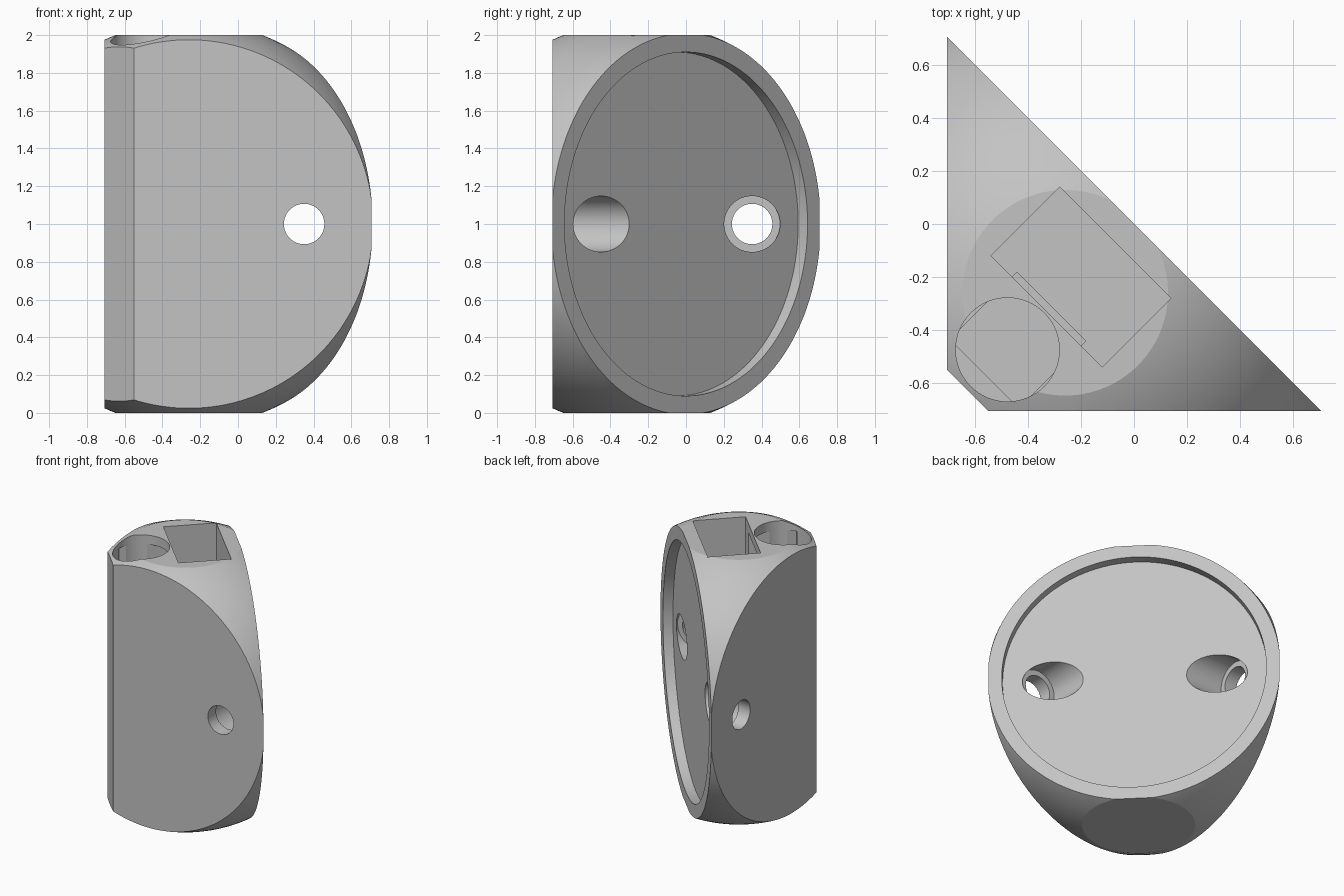
import bpy
import bmesh
from math import pi, radians, sqrt
from mathutils import Matrix

old = bpy.data.objects.get("Cube")
if old:
    bpy.data.objects.remove(old)

grey = bpy.data.materials.new("plain grey")
grey.use_nodes = True
colour = (0.55, 0.55, 0.55, 1)
grey.diffuse_color = colour
grey.node_tree.nodes["Principled BSDF"].inputs["Base Color"].default_value = colour

TURN = Matrix.Rotation(pi / 4, 4, "Z")  # local -x runs from slanted face to corner


def add(name, bm):
    bmesh.ops.recalc_face_normals(bm, faces=bm.faces)
    mesh = bpy.data.meshes.new(name)
    bm.to_mesh(mesh)
    bm.free()
    mesh.materials.append(grey)
    obj = bpy.data.objects.new(name, mesh)
    bpy.context.collection.objects.link(obj)
    return obj


def box(name, depth, width, height):
    """Box given by its ranges of depth behind the slanted face and height."""
    bm = bmesh.new()
    centre = Matrix.Translation((-sum(depth) / 2, 0, sum(height) / 2))
    size = Matrix.Diagonal((depth[1] - depth[0], width, height[1] - height[0], 1))
    bmesh.ops.create_cube(bm, size=1, matrix=TURN @ centre @ size)
    return add(name, bm)


def cylinder(name, radius, length, matrix, sides=64):
    bm = bmesh.new()
    bmesh.ops.create_cone(bm, cap_ends=True, segments=sides, radius1=radius,
                          radius2=radius, depth=length, matrix=matrix)
    return add(name, bm)


def wedge(name, outline, height):
    bm = bmesh.new()
    face = bm.faces.new([bm.verts.new((x, y, 0)) for x, y in outline])
    top = bmesh.ops.extrude_face_region(bm, geom=[face])["geom"]
    verts = [g for g in top if isinstance(g, bmesh.types.BMVert)]
    bmesh.ops.translate(bm, verts=verts, vec=(0, 0, height))
    return add(name, bm)


# Rounded body
bm = bmesh.new()
bmesh.ops.create_uvsphere(bm, u_segments=160, v_segments=80, radius=1.073,
                          matrix=Matrix.Translation((-0.26, -0.26, 1)))
body = add("corner_bracket_body", bm)

# Triangular limits with the chamfered corner
S = sqrt(0.5)
limits = wedge("corner_wedge", [(-S, S), (-S, -0.55), (-0.55, -S), (S, -S)], 2)

# Round recess in the slanted face
across = TURN @ Matrix.Rotation(pi / 2, 4, "Y")
cutters = [cylinder("face_recess", 0.91, 0.14,
                    Matrix.Translation((0, 0, 1)) @ across, 160)]

# Stepped screw holes through both straight walls
for name, turn, place in (
        ("front", Matrix.Rotation(pi / 2, 4, "X"), lambda a: (0.35, a, 1)),
        ("side", Matrix.Rotation(pi / 2, 4, "Y"), lambda a: (a, 0.35, 1))):
    cutters.append(cylinder(name + "_screw_hole", 0.107, 1,
                            Matrix.Translation(place(-0.5)) @ turn))
    cutters.append(cylinder(name + "_screw_head_hole", 0.148, 0.8,
                            Matrix.Translation(place(-0.21)) @ turn))

# Top pocket, round well and the chamber joining them
cutters.append(box("top_pocket", (0.099, 0.467), 0.594, (0.35, 2.3)))
cutters.append(cylinder("round_well", 0.196, 2,
                        Matrix.Translation((-0.478, -0.475, 1.35))))
cutters.append(box("joining_chamber", (0.442, 0.80), 0.368, (0.25, 1.93)))

# Cut the body
for obj, operation in [(limits, "INTERSECT")] + [(c, "DIFFERENCE") for c in cutters]:
    mod = body.modifiers.new(obj.name, "BOOLEAN")
    mod.operation = operation
    mod.solver = "EXACT"
    mod.object = obj
bpy.context.view_layer.update()
graph = bpy.context.evaluated_depsgraph_get()
mesh = bpy.data.meshes.new_from_object(body.evaluated_get(graph))
body.modifiers.clear()
body.data = mesh
for obj in [limits] + cutters:
    bpy.data.objects.remove(obj)

# Smooth curved walls, crisp edges
bpy.ops.object.select_all(action="DESELECT")
body.select_set(True)
bpy.context.view_layer.objects.active = body
bpy.ops.object.shade_smooth_by_angle(angle=radians(15))
